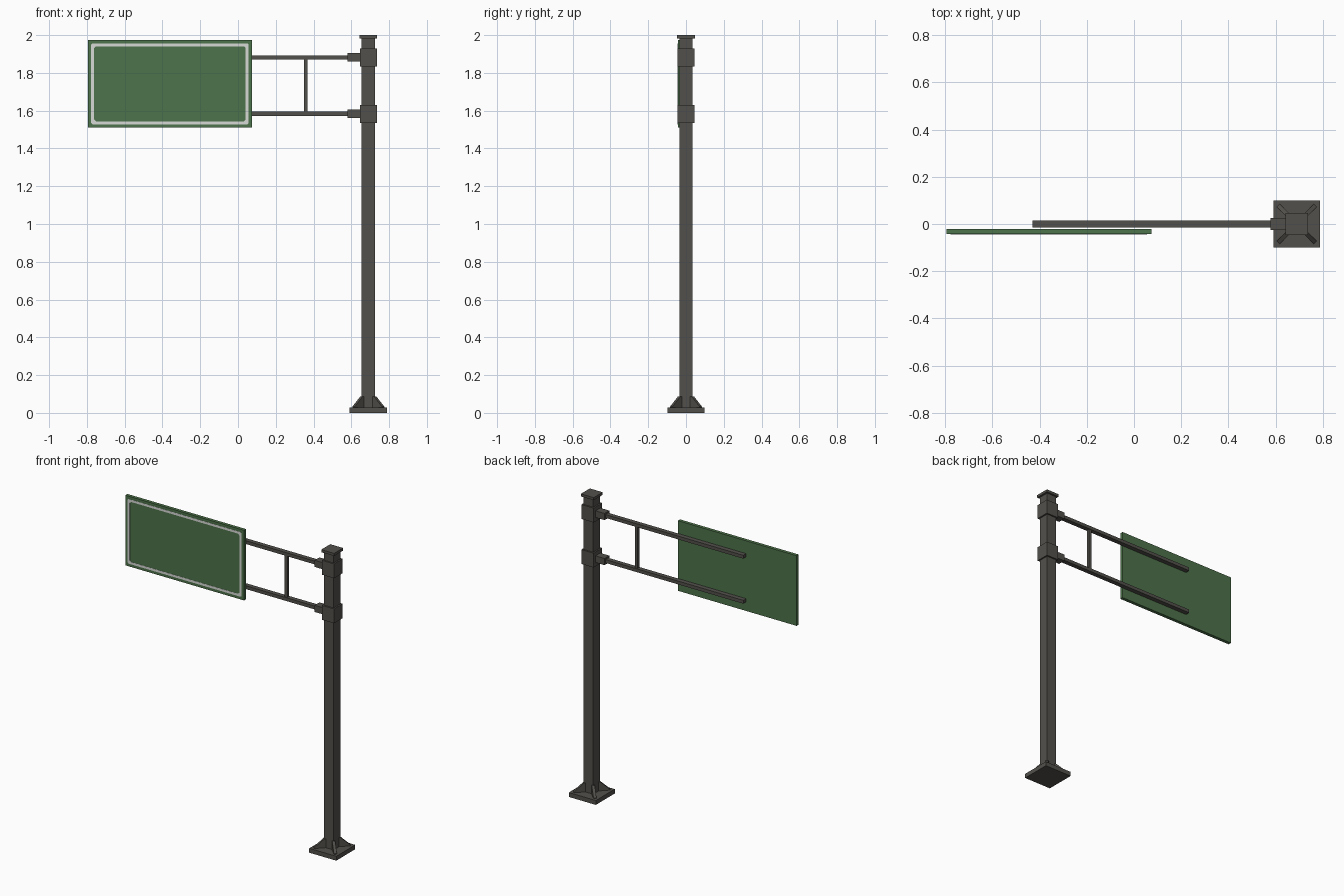
import bpy, bmesh, math
from mathutils import Matrix, Vector

if "Cube" in bpy.data.objects:
    bpy.data.objects.remove(bpy.data.objects["Cube"])

PX = 0.69  # pole centre in x


def material(name, rgb):
    m = bpy.data.materials.new(name)
    m.diffuse_color = (*rgb, 1)
    m.use_nodes = True
    m.node_tree.nodes["Principled BSDF"].inputs["Base Color"].default_value = m.diffuse_color
    return m


METAL = material("dark grey metal", (0.085, 0.081, 0.071))
GREEN = material("sign green", (0.075, 0.172, 0.069))
WHITE = material("border white", (0.68, 0.70, 0.68))


def finish(name, bm, mat):
    bmesh.ops.recalc_face_normals(bm, faces=bm.faces)
    me = bpy.data.meshes.new(name)
    bm.to_mesh(me)
    bm.free()
    me.materials.append(mat)
    ob = bpy.data.objects.new(name, me)
    bpy.context.collection.objects.link(ob)
    return ob


def box(name, x, y, z, mat=METAL):
    """Box from (min, max) pairs on each axis."""
    bm = bmesh.new()
    size = [b - a for a, b in (x, y, z)]
    mid = [(a + b) / 2 for a, b in (x, y, z)]
    bmesh.ops.create_cube(bm, size=1, matrix=Matrix.Translation(mid) @ Matrix.Diagonal((*size, 1)))
    return finish(name, bm, mat)


def post(name, half, z0, z1):
    """Square block centred on the pole."""
    return box(name, (PX - half, PX + half), (-half, half), (z0, z1))


# Pole, base plate and cap
post("base_plate", 0.099, 0, 0.029)
post("pole", 0.035, 0.029, 1.984)
post("pole_cap", 0.047, 1.983, 2.0)

# Diagonal gussets at the pole corners
for i in range(4):
    bm = bmesh.new()
    profile = [(0.03, 0.029), (0.111, 0.029), (0.111, 0.033), (0.05, 0.088), (0.03, 0.088)]
    face = bm.faces.new([bm.verts.new((r, -0.009, z)) for r, z in profile])
    ext = bmesh.ops.extrude_face_region(bm, geom=[face])
    bmesh.ops.translate(bm, vec=(0, 0.018, 0),
                        verts=[v for v in ext["geom"] if isinstance(v, bmesh.types.BMVert)])
    spin = Matrix.Rotation(math.radians(45 + 90 * i), 4, "Z")
    bm.transform(Matrix.Translation((PX, 0, 0)) @ spin)
    finish(f"base_gusset_{i + 1}", bm, METAL)

# Collars, sockets and arms, lower and upper
for label, z in (("lower", 1.584), ("upper", 1.882)):
    post(f"{label}_collar", 0.045, z - 0.048, z + 0.047)
    box(f"{label}_socket", (0.579, 0.66), (-0.025, 0.025), (z - 0.022, z + 0.022))
    box(f"{label}_arm", (-0.43, 0.60), (-0.015, 0.015), (z - 0.011, z + 0.011))

# Strut between the arms
box("arm_strut", (0.349, 0.368), (-0.01, 0.01), (1.59, 1.88))

# Sign panel
box("sign_panel", (-0.795, 0.074), (-0.043, -0.021), (1.51, 1.974), GREEN)


def outline(inset, cut):
    """Rectangle with clipped corners, inset from the panel edge."""
    cx, cz = -0.3605, 1.742
    hx, hz = 0.4345 - inset, 0.232 - inset
    pts = []
    for sx, sz in ((1, 1), (-1, 1), (-1, -1), (1, -1)):
        a = (cx + sx * (hx - cut), cz + sz * hz)
        b = (cx + sx * hx, cz + sz * (hz - cut))
        pts += [b, a] if sx * sz > 0 else [a, b]
    return pts


# Thin painted border on the front of the panel
bm = bmesh.new()
rings = [[bm.verts.new((x, y, z)) for x, z in outline(inset, cut)]
         for inset, cut, y in ((0.018, 0.006, -0.043), (0.018, 0.006, -0.0442),
                               (0.033, 0.010, -0.0442), (0.033, 0.010, -0.043))]
for k in range(4):
    a, b = rings[k], rings[(k + 1) % 4]
    for i in range(8):
        j = (i + 1) % 8
        bm.faces.new((a[i], a[j], b[j], b[i]))
finish("sign_border", bm, WHITE)
